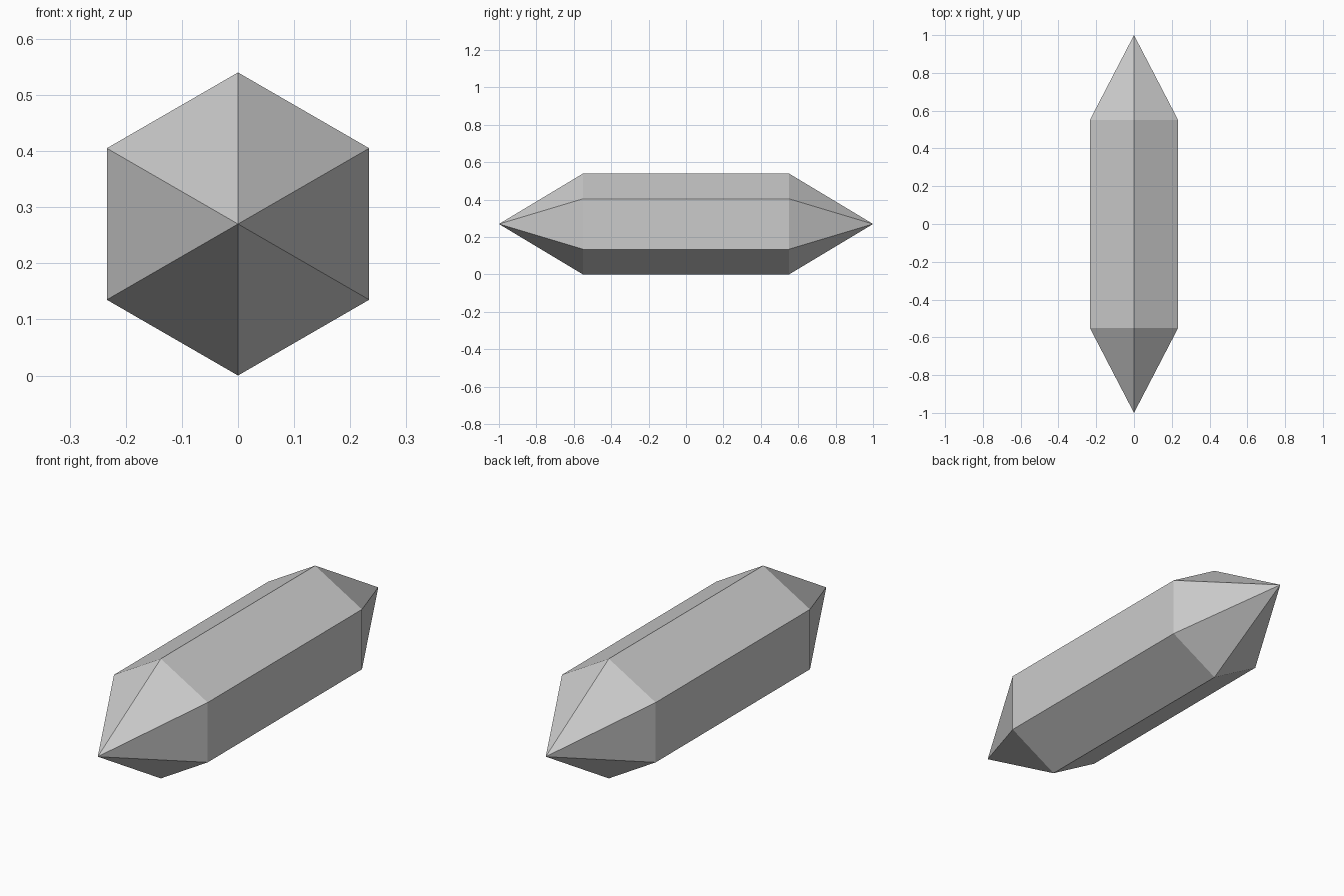
import bpy
import bmesh
from math import sin, cos, pi

SIDES = 6
RADIUS = 0.27      # centre to corner of the hexagon
SHOULDER = 0.55    # where the prism meets the points
TIP = 1.0

if "Cube" in bpy.data.objects:
    bpy.data.objects.remove(bpy.data.objects["Cube"], do_unlink=True)

# Plain grey stone
grey = bpy.data.materials.new("grey_stone")
grey.use_nodes = True
colour = (0.6, 0.6, 0.6, 1)
grey.diffuse_color = colour
grey.node_tree.nodes["Principled BSDF"].inputs["Base Color"].default_value = colour

bm = bmesh.new()


def ring(y):
    """Hexagon with a corner at the top, standing at depth y."""
    return [bm.verts.new((RADIUS * sin(2 * pi * i / SIDES), y,
                          RADIUS + RADIUS * cos(2 * pi * i / SIDES)))
            for i in range(SIDES)]


# Prism body with a six-sided point at each end
front, back = ring(-SHOULDER), ring(SHOULDER)
front_tip = bm.verts.new((0, -TIP, RADIUS))
back_tip = bm.verts.new((0, TIP, RADIUS))
for i in range(SIDES):
    j = (i + 1) % SIDES
    bm.faces.new((front[i], front[j], back[j], back[i]))
    bm.faces.new((front[j], front[i], front_tip))
    bm.faces.new((back[i], back[j], back_tip))
bmesh.ops.recalc_face_normals(bm, faces=bm.faces[:])

mesh = bpy.data.meshes.new("crystal")
bm.to_mesh(mesh)
bm.free()
mesh.materials.append(grey)
crystal = bpy.data.objects.new("crystal", mesh)
bpy.context.collection.objects.link(crystal)
